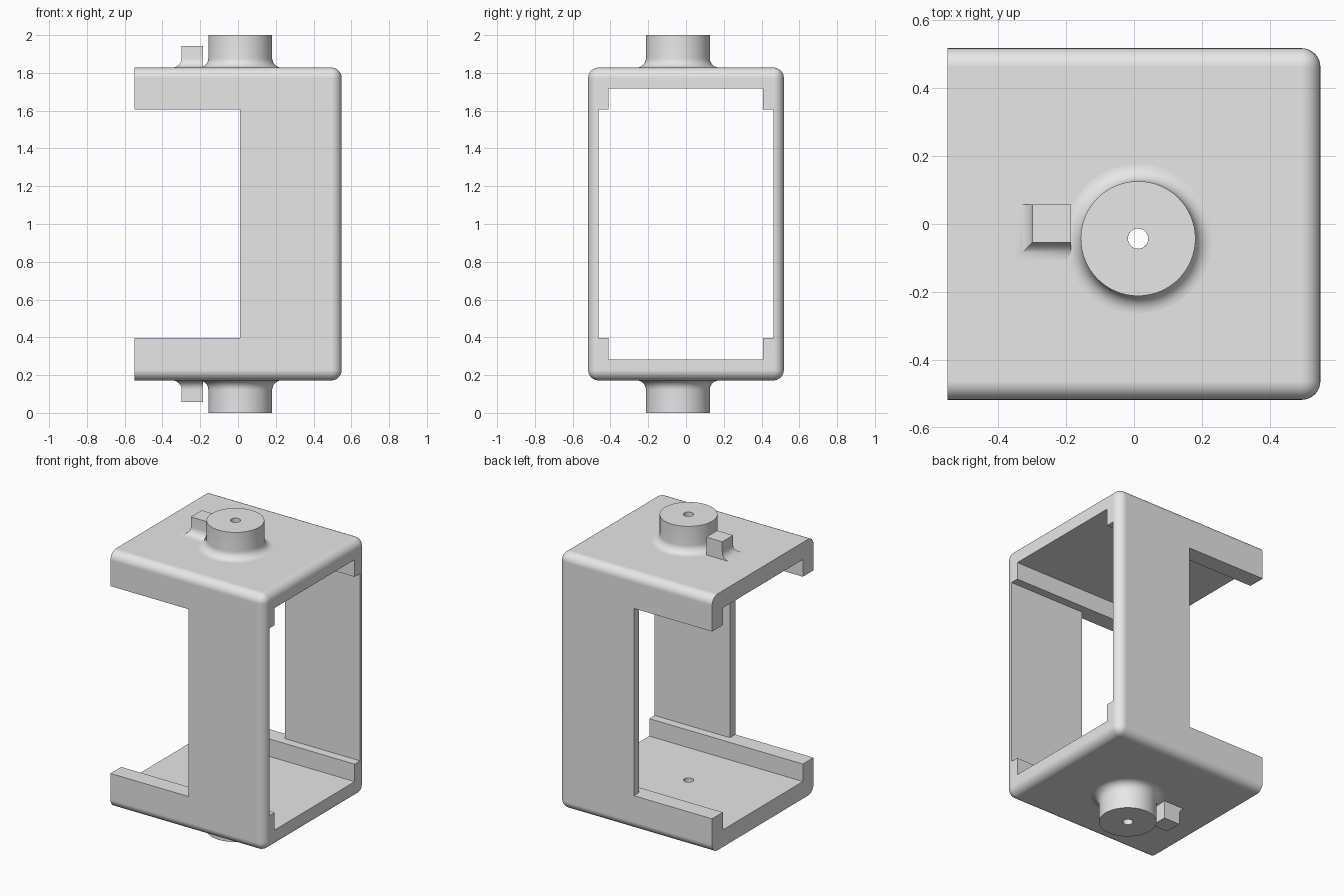
import bpy, bmesh, math

if "Cube" in bpy.data.objects:
    bpy.data.objects.remove(bpy.data.objects["Cube"], do_unlink=True)

grey = bpy.data.materials.new("light grey")
grey.use_nodes = True
grey.diffuse_color = (0.8, 0.8, 0.8, 1)
grey.node_tree.nodes["Principled BSDF"].inputs["Base Color"].default_value = (0.8, 0.8, 0.8, 1)

HALF_X, HALF_Y = 0.549, 0.518
LOW, HIGH = 0.172, 1.828
FILLET = 0.05
BORE = 0.03
POST_X, POST_Y, POST_R = 0.012, -0.043, 0.169


def add_object(name, bm):
    bmesh.ops.recalc_face_normals(bm, faces=bm.faces)
    mesh = bpy.data.meshes.new(name)
    bm.to_mesh(mesh)
    bm.free()
    mesh.materials.append(grey)
    obj = bpy.data.objects.new(name, mesh)
    bpy.context.collection.objects.link(obj)
    return obj


def box_bm(x0, x1, y0, y1, z0, z1):
    bm = bmesh.new()
    bmesh.ops.create_cube(bm, size=1)
    for v in bm.verts:
        v.co = (x1 if v.co.x > 0 else x0, y1 if v.co.y > 0 else y0, z1 if v.co.z > 0 else z0)
    return bm


def smooth(obj):
    bpy.ops.object.select_all(action='DESELECT')
    obj.select_set(True)
    bpy.context.view_layer.objects.active = obj
    bpy.ops.object.shade_smooth_by_angle(angle=math.radians(30))


def skin(name, rings, wrap):
    """Join rings of points; wrap closes the last ring to the first, otherwise ends are capped."""
    bm = bmesh.new()
    loops = [[bm.verts.new(p) for p in ring] for ring in rings]
    pairs = list(zip(loops, loops[1:]))
    if wrap:
        pairs.append((loops[-1], loops[0]))
    else:
        bm.faces.new(loops[0])
        bm.faces.new(loops[-1])
    for a, b in pairs:
        for i in range(len(a)):
            j = (i + 1) % len(a)
            bm.faces.new((a[i], a[j], b[j], b[i]))
    obj = add_object(name, bm)
    smooth(obj)
    return obj


def foot(steps=8):
    """Concave quarter round as (outward offset, height) pairs."""
    angles = [math.pi / 2 * i / steps for i in range(steps + 1)]
    return [(FILLET * (1 - math.sin(a)), FILLET * (1 - math.cos(a))) for a in angles]


# Frame block: rounded everywhere except around the flat left end
bm = box_bm(-HALF_X, HALF_X, -HALF_Y, HALF_Y, LOW, HIGH)
rounded = [e for e in bm.edges if any(v.co.x > 0 for v in e.verts)]
bmesh.ops.bevel(bm, geom=rounded, offset=0.055, segments=8, profile=0.5, affect='EDGES')
frame = add_object("frame", bm)

# Openings: tall channel, wide channel between the rails, side windows, bore
cutters = [
    add_object("tall_channel_cutter", box_bm(-1, 1, -0.409, 0.407, 0.283, 1.717)),
    add_object("wide_channel_cutter", box_bm(-1, 1, -0.463, 0.463, 0.396, 1.606)),
    add_object("side_window_cutter", box_bm(-1, 0.01, -1, 1, 0.396, 1.606)),
]
bm = bmesh.new()
bmesh.ops.create_cone(bm, cap_ends=True, segments=32, radius1=BORE, radius2=BORE, depth=3)
bmesh.ops.translate(bm, verts=bm.verts, vec=(POST_X, POST_Y, 1))
cutters.append(add_object("bore_cutter", bm))

for cutter in cutters:
    cutter.hide_render = True
    cut = frame.modifiers.new(cutter.name, 'BOOLEAN')
    cut.operation = 'DIFFERENCE'
    cut.solver = 'EXACT'
    cut.object = cutter
bpy.context.view_layer.update()
result = bpy.data.meshes.new_from_object(frame.evaluated_get(bpy.context.evaluated_depsgraph_get()))
frame.modifiers.clear()
frame.data = result
for cutter in cutters:
    bpy.data.objects.remove(cutter, do_unlink=True)
smooth(frame)
frame.modifiers.new("clean_normals", 'WEIGHTED_NORMAL').keep_sharp = True


# Post and stop peg on the top, repeated upside down underneath
def circle(r, z, n=64):
    return [(POST_X + r * math.cos(math.tau * i / n), POST_Y + r * math.sin(math.tau * i / n), z)
            for i in range(n)]


def peg_ring(o, z):
    x0, x1, y0, y1 = -0.299 - o, -0.185, -0.054 - o, 0.057
    return [(x0, y0, z), (x1, y0, z), (x1, y1, z), (x0, y1, z)]


for place, base, up in (("top", HIGH, 1), ("bottom", LOW, -1)):
    sunk = base - 0.01 * up
    end = base + 0.172 * up
    rings = [circle(BORE, sunk), circle(POST_R + FILLET, sunk)]
    rings += [circle(POST_R + o, base + up * h) for o, h in foot()]
    rings += [circle(POST_R, end), circle(BORE, end)]
    skin(place + "_post", rings, True)

    rings = [peg_ring(FILLET, sunk)]
    rings += [peg_ring(o, base + up * h) for o, h in foot()]
    rings.append(peg_ring(0, base + 0.115 * up))
    skin(place + "_stop_peg", rings, False)
